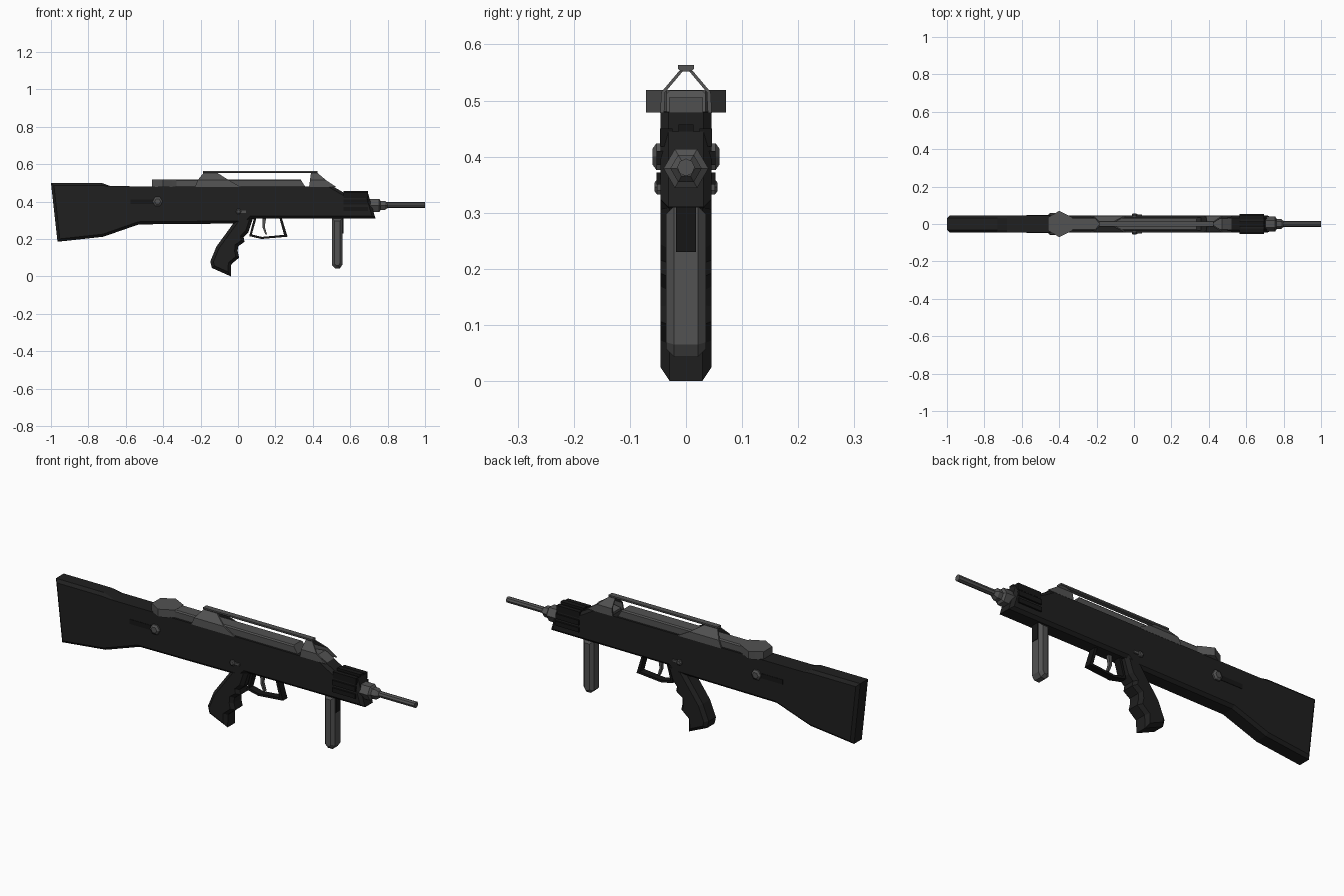
import bpy, bmesh, math
from mathutils import Matrix, Vector

cube = bpy.data.objects.get("Cube")
if cube:
    bpy.data.objects.remove(cube)


def material(name, r, g, b):
    m = bpy.data.materials.new(name)
    m.use_nodes = True
    m.diffuse_color = (r, g, b, 1)
    m.node_tree.nodes["Principled BSDF"].inputs["Base Color"].default_value = (r, g, b, 1)
    return m


BLACK = material("matte black", 0.014, 0.014, 0.014)
DARK = material("deep black", 0.008, 0.008, 0.008)
GREY = material("gunmetal grey", 0.085, 0.085, 0.085)


def finish(bm, name, mat):
    bmesh.ops.recalc_face_normals(bm, faces=bm.faces[:])
    mesh = bpy.data.meshes.new(name)
    bm.to_mesh(mesh)
    bm.free()
    mesh.materials.append(mat)
    ob = bpy.data.objects.new(name, mesh)
    bpy.context.collection.objects.link(ob)
    return ob


def plate(name, outline, half, mat, chamfer=0, rule=lambda p: True, axis="Y"):
    """Extrude a closed outline symmetrically (xz across y, or xy across z)
    and chamfer the rim edges that pass the rule."""
    bm = bmesh.new()
    put = (lambda a, b, c: (a, c, b)) if axis == "Y" else (lambda a, b, c: (a, b, c))
    face = bm.faces.new([bm.verts.new(put(a, b, -half)) for a, b in outline])
    out = bmesh.ops.extrude_face_region(bm, geom=[face])
    new = [g for g in out["geom"] if isinstance(g, bmesh.types.BMVert)]
    bmesh.ops.translate(bm, verts=new, vec=put(0, 0, 2 * half))
    bmesh.ops.recalc_face_normals(bm, faces=bm.faces[:])
    if chamfer:
        i = 1 if axis == "Y" else 2
        rim = [e for e in bm.edges
               if abs(e.verts[0].co[i] - e.verts[1].co[i]) < 1e-6
               and rule((e.verts[0].co + e.verts[1].co) / 2)]
        bmesh.ops.bevel(bm, geom=rim, offset=chamfer, segments=1, affect="EDGES")
    return finish(bm, name, mat)


def box(name, lo, hi, mat):
    lo, hi = Vector(lo), Vector(hi)
    bm = bmesh.new()
    bmesh.ops.create_cube(bm, size=1, matrix=Matrix.Translation((lo + hi) / 2)
                          @ Matrix.Diagonal((*(hi - lo), 1)))
    return finish(bm, name, mat)


def lathe(name, profile, sides, centre, turn, mat):
    """Faceted rings (distance, radius) along local z, then turned into place."""
    bm = bmesh.new()
    rings = [[bm.verts.new((r * math.cos(math.tau * k / sides),
                            r * math.sin(math.tau * k / sides), d))
              for k in range(sides)] for d, r in profile]
    for a, b in zip(rings, rings[1:]):
        for k in range(sides):
            j = (k + 1) % sides
            bm.faces.new((a[k], a[j], b[j], b[k]))
    bm.faces.new(rings[0])
    bm.faces.new(rings[-1])
    bm.transform(Matrix.Translation(centre) @ turn)
    return finish(bm, name, mat)


# Main shell with stock and nose
shell = [(-1, .5), (-.73, .5), (-.68, .482), (.51, .48), (.57, .445), (.695, .445),
         (.735, .31), (.07, .308), (.045, .283), (-.53, .278), (-.72, .212), (-.965, .185)]
plate("body_shell", shell, .045, BLACK, .014,
      lambda p: p.z < .32 or p.x < -.69 or p.x > .53)

# Pistol grip with finger notches
grip = [(-.02, .29), (.08, .31), (.055, .235), (.03, .21), (.035, .185), (.0, .16),
        (-.002, .135), (.006, .1), (-.036, .065), (-.038, .0), (-.14, .045),
        (-.148, .08), (-.115, .16)]
plate("pistol_grip", grip, .045, BLACK, .016, lambda p: p.z < .28)

# Foregrip
foregrip = [(.502, .312), (.56, .312), (.56, .065), (.545, .043), (.52, .043), (.502, .06)]
plate("foregrip", foregrip, .036, GREY, .015)
box("foregrip_notch", (.556, -.018, .23), (.563, .018, .312), DARK)

# Trigger guard and trigger
outer = [(.085, .31), (.06, .215), (.125, .2), (.265, .212), (.235, .31)]
inner = [(.222, .31), (.246, .222), (.128, .211), (.074, .224), (.098, .31)]
plate("trigger_guard", outer + inner, .018, DARK)
plate("trigger", [(.13, .31), (.15, .31), (.143, .265), (.155, .225), (.146, .225), (.131, .262)],
      .008, GREY)

# Sight base: long rail with a wide faceted rear block
plate("sight_rail", [(-.45, .478), (-.45, .518), (.335, .518), (.36, .478)], .035, GREY, .006,
      lambda p: p.z > .51)
block = [(-.46, -.035), (-.425, -.055), (-.4, -.071), (-.35, -.045), (-.33, -.035)]
plate("rear_sight_block", block + [(x, -y) for x, y in reversed(block)],
      .02, GREY, axis="Z").location.z = .499


# Carrying handle: two pairs of folded legs and a top bar
def legs(name, spans):
    """spans: (half width, height, rear x, front x) from bottom to top."""
    for side, label in ((1, "left"), (-1, "right")):
        bm = bmesh.new()
        rows = [[bm.verts.new((x, side * (y - d), z))
                 for x, d in ((a, 0), (b, 0), (b, .007), (a, .007))]
                for y, z, a, b in spans]
        for lo, hi in zip(rows, rows[1:]):
            for k in range(4):
                j = (k + 1) % 4
                bm.faces.new((lo[k], lo[j], hi[j], hi[k]))
        bm.faces.new(rows[0])
        bm.faces.new(rows[-1])
        finish(bm, f"{name}_{label}", GREY)


legs("handle_rear_leg", [(.046, .478, -.23, .015), (.044, .515, -.215, -.05),
                         (.012, .553, -.185, -.11)])
legs("handle_front_leg", [(.046, .478, .38, .525), (.044, .515, .385, .47),
                          (.012, .553, .39, .425)])
plate("front_sight_base", [(.385, .478), (.385, .492), (.47, .505), (.52, .478)], .03, GREY)
plate("handle_bar", [(-.187, .552), (-.187, .563), (.425, .563), (.425, .552)], .014, GREY, .004,
      lambda p: p.z < .556)

# Nose fins
for side, label in ((1, "left"), (-1, "right")):
    for level, (y0, y1, z0, z1) in {"upper": (.024, .046, .418, .45),
                                    "middle": (.04, .053, .385, .41),
                                    "lower": (.04, .053, .35, .372)}.items():
        ys = sorted((side * y0, side * y1))
        box(f"nose_fin_{level}_{label}", (.565, ys[0], z0), (.695, ys[1], z1), DARK)
box("nose_fin_top", (.565, -.013, .43), (.695, .013, .457), DARK)

# Barrel and collar pointing forward, hexagon points to the sides
forward = Matrix.Rotation(math.pi / 2, 4, "Y") @ Matrix.Rotation(math.pi / 2, 4, "Z")
lathe("barrel_collar", [(.68, .04), (.755, .04), (.763, .028), (.785, .028), (.8, .016)],
      6, (0, 0, .379), forward, GREY)
lathe("barrel", [(.79, .0155), (1, .0155)], 8, (0, 0, .381), forward, GREY)

# Charging knobs, slots and selector levers on both sides
for side, label in ((1, "left"), (-1, "right")):
    turn = Matrix.Rotation(-side * math.pi / 2, 4, "X")
    lathe(f"side_knob_{label}", [(.04, .027), (.053, .027), (.06, .016)],
          6, (-.43, 0, .4), turn, GREY)
    lathe(f"selector_pivot_{label}", [(.04, .015), (.052, .015), (.056, .009)],
          6, (.003, 0, .346), turn, GREY)
    ys = sorted((side * .044, side * .052))
    box(f"selector_lever_{label}", (.005, ys[0], .34), (.042, ys[1], .352), GREY)
    ys = sorted((side * .044, side * .047))
    box(f"bolt_slot_{label}", (-.575, ys[0], .388), (-.45, ys[1], .412), DARK)
